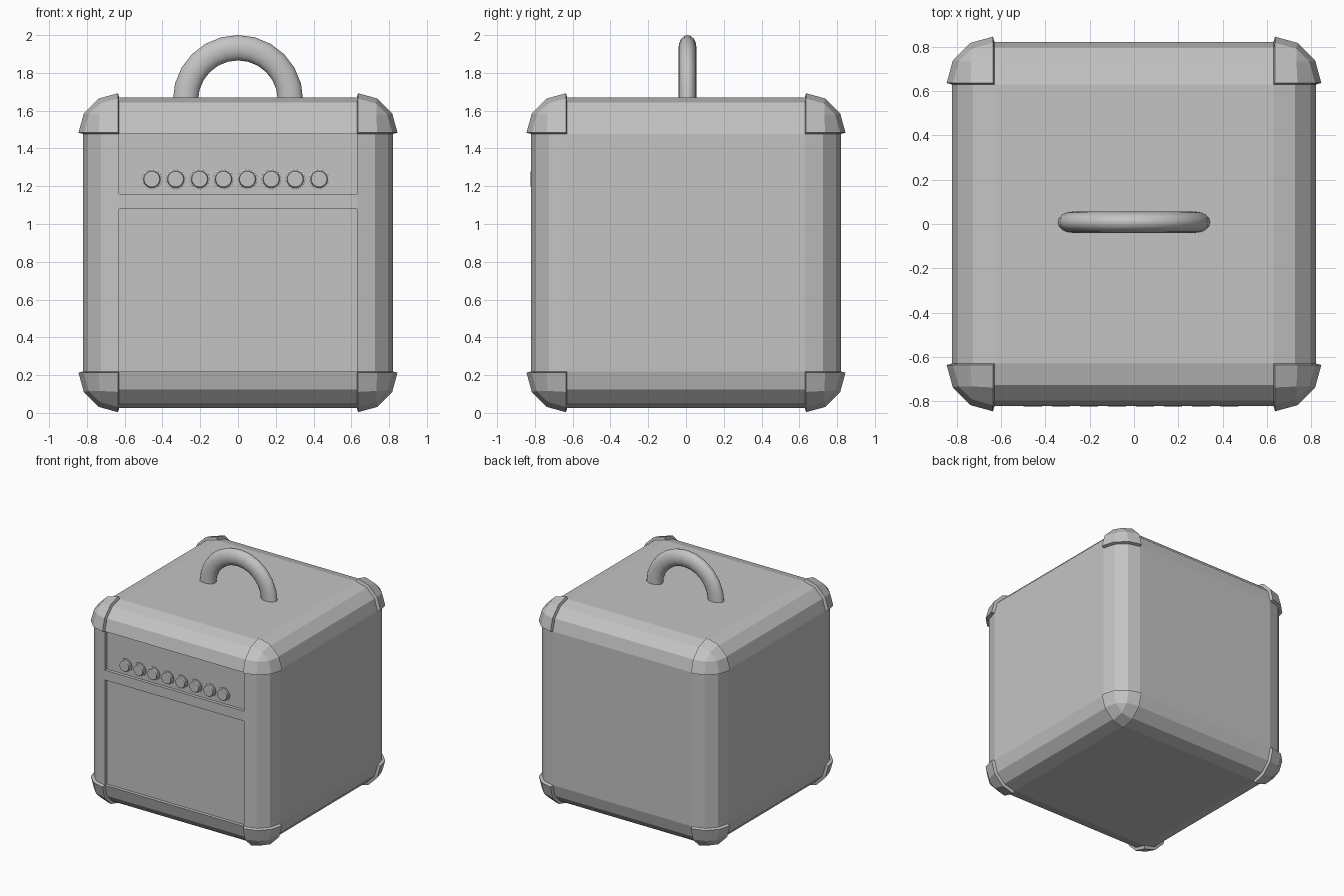
import bpy, bmesh, math
from mathutils import Matrix, Vector

HALF, ROUND, MID = 0.821, 0.192, 0.848   # cabinet half size, edge rounding, centre height
FLAT = HALF - ROUND
RECESS = 0.026

old = bpy.data.objects.get("Cube")
if old:
    bpy.data.objects.remove(old, do_unlink=True)

grey = bpy.data.materials.new("plain_grey")
grey.use_nodes = True
grey.diffuse_color = (0.55, 0.55, 0.55, 1)
grey.node_tree.nodes["Principled BSDF"].inputs["Base Color"].default_value = (0.55, 0.55, 0.55, 1)


def add_object(name, mesh, location=(0, 0, 0)):
    obj = bpy.data.objects.new(name, mesh)
    obj.location = location
    bpy.context.collection.objects.link(obj)
    return obj


def to_mesh(name, bm):
    bmesh.ops.recalc_face_normals(bm, faces=bm.faces[:])
    mesh = bpy.data.meshes.new(name)
    bm.to_mesh(mesh)
    bm.free()
    mesh.materials.append(grey)
    return mesh


def rounded_box():
    bm = bmesh.new()
    bmesh.ops.create_cube(bm, size=2 * HALF)
    bmesh.ops.bevel(bm, geom=bm.edges[:], offset=ROUND, offset_type='OFFSET',
                    segments=3, profile=0.5, affect='EDGES')
    bm.normal_update()
    return bm


def front_faces(bm):
    return [f for f in bm.faces if f.normal.y < -0.99 and abs(f.calc_center_median().x) < 0.1]


# Cabinet with two recessed front panels separated by a bar
bm = rounded_box()
for height in (1.08, 1.16):
    faces = front_faces(bm)
    geom = faces + list({e for f in faces for e in f.edges}) + list({v for f in faces for v in f.verts})
    bmesh.ops.bisect_plane(bm, geom=geom, plane_co=(0, 0, height - MID), plane_no=(0, 0, 1))
    bm.normal_update()
panels = [f for f in front_faces(bm)
          if not 1.08 < f.calc_center_median().z + MID < 1.16]
bmesh.ops.inset_individual(bm, faces=panels, thickness=0, depth=-RECESS)
add_object("cabinet", to_mesh("cabinet", bm), (0, 0, MID))

# Corner protectors: the eight rounded corners, thickened outwards
bm = rounded_box()
others = [f for f in bm.faces
          if min(abs(c) for c in f.calc_center_median()) < FLAT + 0.001]
bmesh.ops.delete(bm, geom=others, context='FACES')
mesh = bpy.data.meshes.new("corner_protectors")
bm.to_mesh(mesh)
bm.free()
mesh.materials.append(grey)
corners = add_object("corner_protectors", mesh, (0, 0, MID))
solid = corners.modifiers.new("thickness", 'SOLIDIFY')
solid.thickness = 0.025
solid.offset = 1

# Control knobs: flange, tapered grip and dished face, turned from a profile
bm = bmesh.new()
profile = [(0, 0), (0.054, 0), (0.054, 0.008), (0.045, 0.010),
           (0.042, 0.026), (0.037, 0.028), (0, 0.028)]
verts = [bm.verts.new((r, -d, 0)) for r, d in profile]
edges = [bm.edges.new(pair) for pair in zip(verts, verts[1:])]
bmesh.ops.spin(bm, geom=verts + edges, cent=(0, 0, 0), axis=(0, 1, 0),
               angle=math.tau, steps=24)
bmesh.ops.remove_doubles(bm, verts=bm.verts[:], dist=0.0001)
knob_mesh = to_mesh("knob", bm)
for i in range(8):
    add_object(f"knob_{i + 1}", knob_mesh, (-0.456 + 0.1265 * i, RECESS - HALF, 1.237))

# Carrying handle: half ring with a flattened cross-section
bm = bmesh.new()
bmesh.ops.create_circle(bm, segments=16, radius=0.067,
                        matrix=Matrix.Translation((0.278, 0, 0)) @ Matrix.Diagonal((1, 0.71, 1, 1)))
bmesh.ops.spin(bm, geom=bm.verts[:] + bm.edges[:], cent=(0, 0, 0), axis=(0, -1, 0),
               angle=math.pi, steps=12)
handle = add_object("handle", to_mesh("handle", bm), (0, 0.008, 1.655))
handle.data.shade_smooth()
